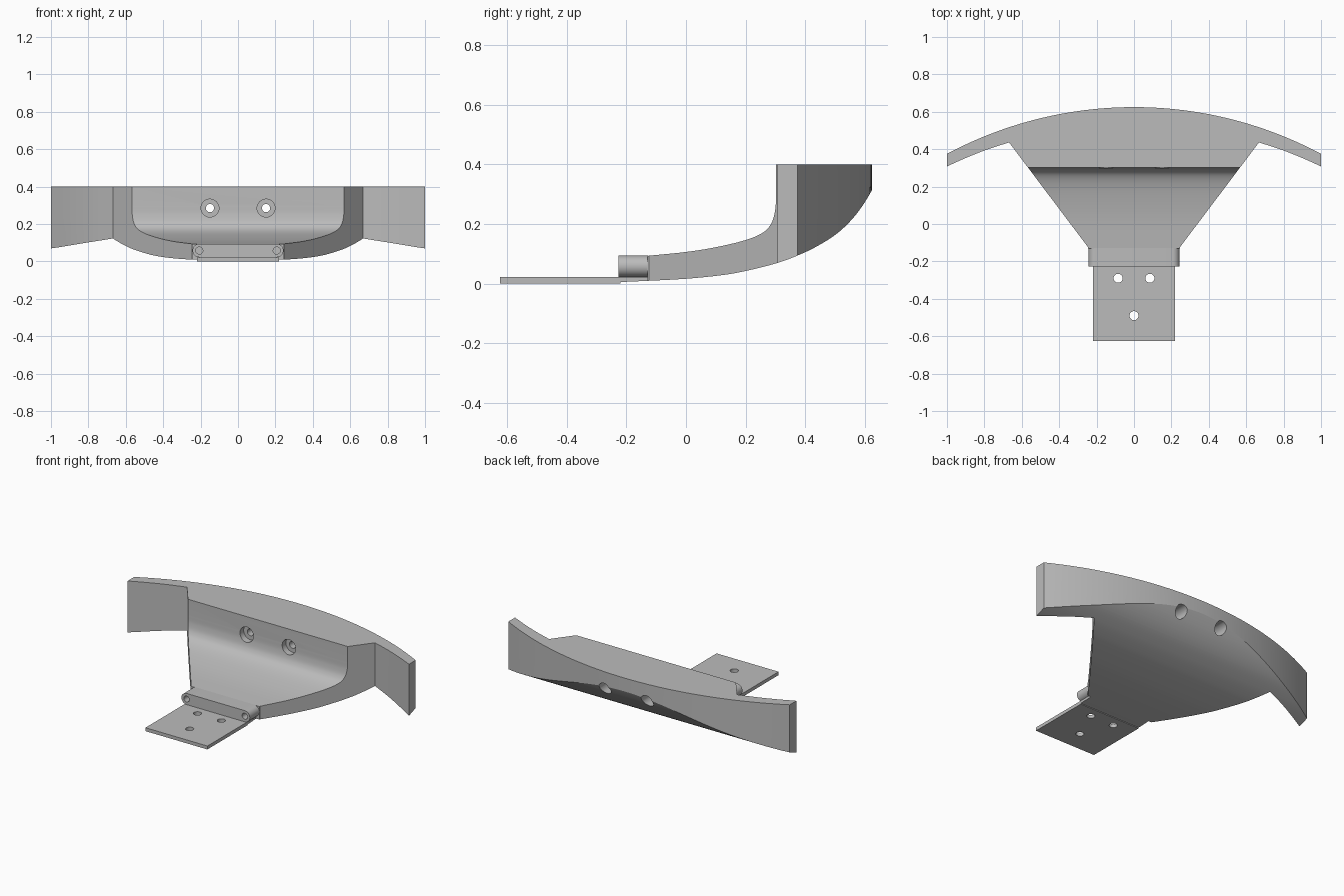
import bpy, bmesh, math
from mathutils import Vector, Matrix

old = bpy.data.objects.get("Cube")
if old:
    bpy.data.objects.remove(old, do_unlink=True)

grey = bpy.data.materials.new("plain grey")
grey.use_nodes = True
COLOUR = (0.5, 0.5, 0.5, 1)
grey.diffuse_color = COLOUR
grey.node_tree.nodes["Principled BSDF"].inputs["Base Color"].default_value = COLOUR


def prism(name, outline, place, direction):
    """Extrude a 2D outline, placed in space by a function, along a vector."""
    bm = bmesh.new()
    face = bm.faces.new([bm.verts.new(place(a, b)) for a, b in outline])
    moved = bmesh.ops.extrude_face_region(bm, geom=[face])["geom"]
    bmesh.ops.translate(bm, vec=direction,
                        verts=[v for v in moved if isinstance(v, bmesh.types.BMVert)])
    bmesh.ops.recalc_face_normals(bm, faces=bm.faces)
    mesh = bpy.data.meshes.new(name)
    bm.to_mesh(mesh)
    bm.free()
    obj = bpy.data.objects.new(name, mesh)
    bpy.context.collection.objects.link(obj)
    mesh.materials.append(grey)
    return obj


def circle(cx, cy, r, start=0, sweep=math.tau, n=32):
    return [(cx + r * math.cos(start + sweep * i / n),
             cy + r * math.sin(start + sweep * i / n)) for i in range(n)]


def spline(points, steps=8):
    """Smooth curve through the points."""
    p = [Vector(q) for q in points]
    p = [2 * p[0] - p[1]] + p + [2 * p[-1] - p[-2]]
    out = []
    for a, b, c, d in zip(p, p[1:], p[2:], p[3:]):
        for i in range(steps):
            t = i / steps
            out.append(tuple((2 * b + (c - a) * t + (2 * a - 5 * b + 4 * c - d) * t ** 2
                              + (3 * b - a - 3 * c + d) * t ** 3) / 2))
    return out + [tuple(points[-1])]


def boolean(obj, cutter, operation="DIFFERENCE"):
    cutter.hide_render = True
    mod = obj.modifiers.new("cut", "BOOLEAN")
    mod.operation, mod.solver, mod.object = operation, "EXACT", cutter
    bpy.context.view_layer.objects.active = obj
    bpy.ops.object.modifier_apply(modifier=mod.name)
    bpy.data.objects.remove(cutter, do_unlink=True)


def drill_y(obj, x, z, r, y0, y1):
    boolean(obj, prism("drill", circle(x, z, r), lambda a, b: (a, y0, b), (0, y1 - y0, 0)))


def drill_z(obj, x, y, r):
    boolean(obj, prism("drill", circle(x, y, r), lambda a, b: (a, b, -0.1), (0, 0, 0.3)))


# Curved bracket: side profile crossed with the plan outline
lower = spline([(-0.22, 0.005), (-0.13, 0.009), (0, 0.016), (0.12, 0.028), (0.2, 0.042),
                (0.3, 0.067), (0.37, 0.092), (0.44, 0.125), (0.51, 0.17),
                (0.57, 0.23), (0.62, 0.305), (0.65, 0.37)])
upper = spline([(0.303, 0.3), (0.3, 0.25), (0.288, 0.205), (0.26, 0.172), (0.2, 0.146),
                (0.1, 0.122), (0, 0.106), (-0.13, 0.093)])
profile = lower + [(0.65, 0.4), (0.303, 0.4)] + upper + [(-0.13, 0.022), (-0.22, 0.022)]
body = prism("curved_bracket", profile, lambda a, b: (-1.2, a, b), (2.4, 0, 0))

RADIUS = 2.125
rim = [(x / 24, 0.625 - RADIUS + math.sqrt(RADIUS ** 2 - (x / 24) ** 2))
       for x in range(24, -25, -1)]
right_side = spline([(1, 0.308), (0.89, 0.357), (0.78, 0.4), (0.668, 0.436)], 4)
right_side += [(0.245, -0.125), (0.245, -0.13), (0.22, -0.13), (0.22, -0.22)]
left_side = [(-x, y) for x, y in right_side]
plan = rim + left_side + right_side[::-1]
boolean(body, prism("plan", plan, lambda a, b: (a, b, -0.2), (0, 0, 1)), "INTERSECT")

# Stepped bolt holes through the upright part
for x in (-0.15, 0.15):
    drill_y(body, x, 0.285, 0.048, 0.2, 0.34)
    drill_y(body, x, 0.285, 0.022, 0.2, 0.8)
    drill_y(body, x, 0.285, 0.04, 0.42, 0.8)

# Flat mounting plate with three holes
plate = prism("mounting_plate", [(-0.22, -0.625), (0.22, -0.625), (0.22, -0.22), (-0.22, -0.22)],
              lambda a, b: (a, b, 0), (0, 0, 0.022))
for x, y in ((-0.085, -0.29), (0.085, -0.29), (0, -0.49)):
    drill_z(plate, x, y, 0.024)

# Round-ended cross bar with a pin hole at each end
half = math.pi / 2
bar_outline = (circle(0.207, 0.058, 0.036, -half, math.pi, 16) + [(0.207, 0.094)]
               + circle(-0.207, 0.058, 0.036, half, math.pi, 16) + [(-0.207, 0.022)])
bar = prism("cross_bar", bar_outline, lambda a, b: (a, -0.227, b), (0, 0.1, 0))
for x in (-0.207, 0.207):
    drill_y(bar, x, 0.058, 0.019, -0.3, -0.14)

# Smooth shading with sharp edges kept
for obj in (body, plate, bar):
    bpy.ops.object.select_all(action="DESELECT")
    obj.select_set(True)
    bpy.context.view_layer.objects.active = obj
    bpy.ops.object.shade_smooth_by_angle(angle=math.radians(25))
